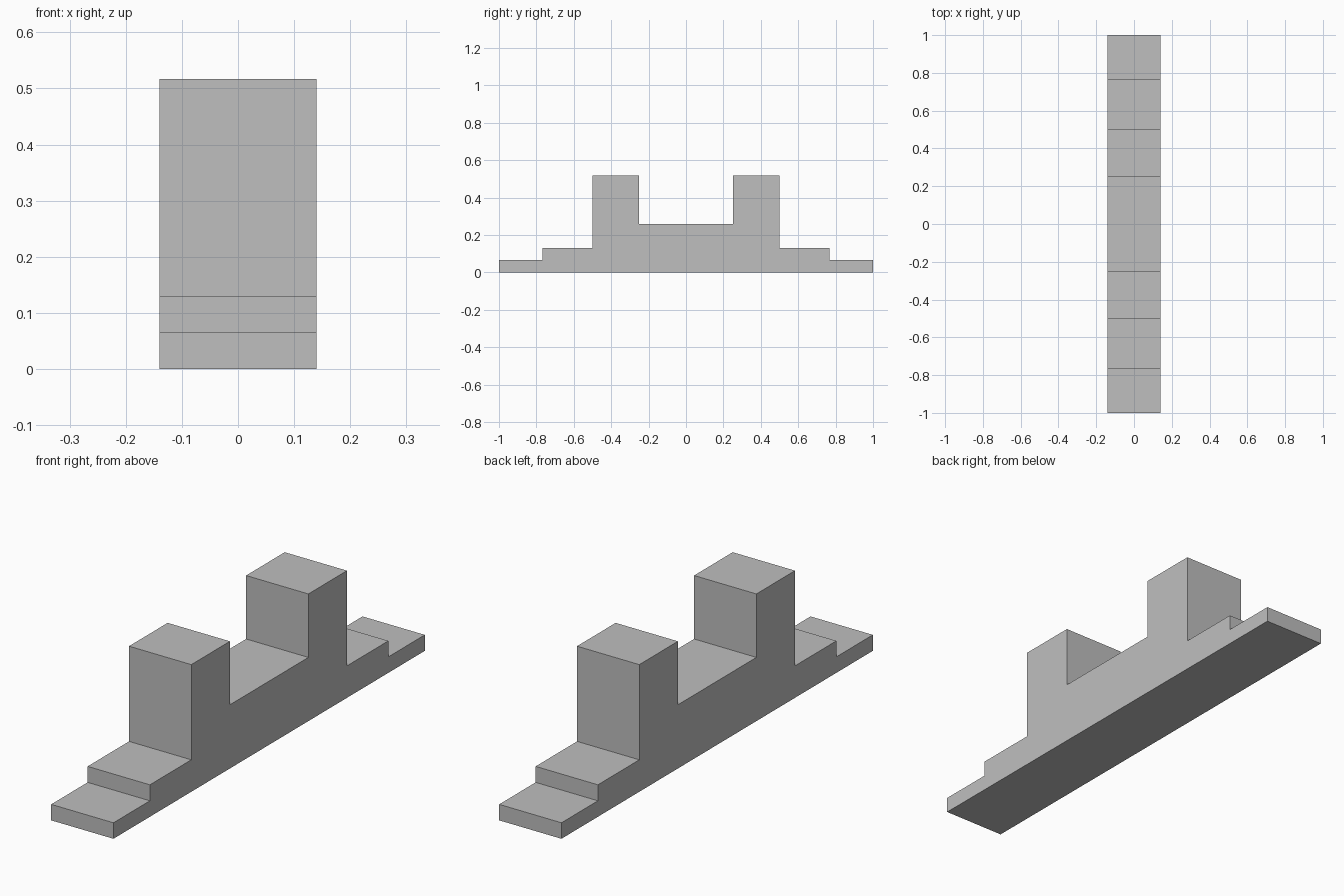
import bpy
import bmesh

cube = bpy.data.objects.get("Cube")
if cube:
    bpy.data.objects.remove(cube, do_unlink=True)

HALF_WIDTH = 0.14

# Plain grey material
grey = bpy.data.materials.new("plain grey")
grey.use_nodes = True
colour = (0.52, 0.52, 0.52, 1)
grey.diffuse_color = colour
grey.node_tree.nodes["Principled BSDF"].inputs["Base Color"].default_value = colour

# Half of the stepped outline, from the outer end to the middle: (y, z)
half = [(1, 0), (1, 0.065), (0.766, 0.065), (0.766, 0.13), (0.5, 0.13),
        (0.5, 0.517), (0.252, 0.517), (0.252, 0.259)]
outline = half + [(-y, z) for y, z in reversed(half)]

# Extrude the mirrored outline across the width
bm = bmesh.new()
side = bm.faces.new([bm.verts.new((-HALF_WIDTH, y, z)) for y, z in outline])
result = bmesh.ops.extrude_face_region(bm, geom=[side], use_keep_orig=True)
moved = [v for v in result["geom"] if isinstance(v, bmesh.types.BMVert)]
bmesh.ops.translate(bm, verts=moved, vec=(2 * HALF_WIDTH, 0, 0))
bmesh.ops.recalc_face_normals(bm, faces=bm.faces)

mesh = bpy.data.meshes.new("stepped_block")
bm.to_mesh(mesh)
bm.free()
mesh.materials.append(grey)
block = bpy.data.objects.new("stepped_block", mesh)
bpy.context.collection.objects.link(block)
